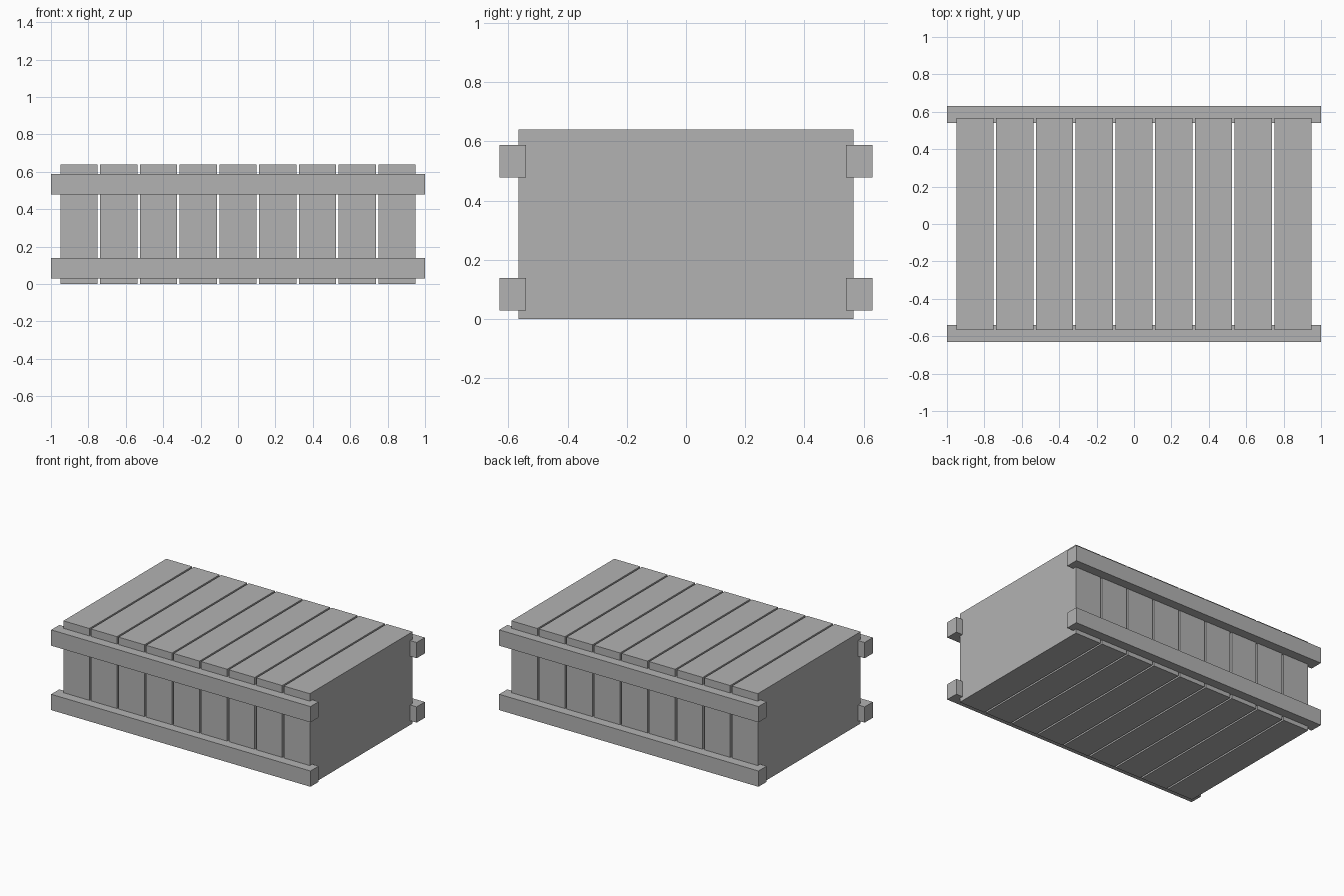
import bpy

cube = bpy.data.objects.get("Cube")
if cube:
    bpy.data.objects.remove(cube, do_unlink=True)

# Single plain grey for the whole crate
grey = bpy.data.materials.new("plain_grey")
grey.use_nodes = True
colour = (0.45, 0.45, 0.45, 1)
grey.diffuse_color = colour
grey.node_tree.nodes["Principled BSDF"].inputs["Base Color"].default_value = colour


def box(name, size, centre):
    """Axis-aligned box with its scale applied."""
    bpy.ops.mesh.primitive_cube_add(size=1, location=centre)
    obj = bpy.context.object
    obj.name = name
    obj.scale = size
    bpy.ops.object.transform_apply(location=False, rotation=False, scale=True)
    obj.data.materials.append(grey)
    return obj


# Row of upright slabs with narrow gaps between them
COUNT, PITCH, WIDTH = 9, 0.2125, 0.2
DEPTH, HEIGHT = 1.132, 0.64
for i in range(COUNT):
    x = (i - (COUNT - 1) / 2) * PITCH
    box(f"slab_{i + 1}", (WIDTH, DEPTH, HEIGHT), (x, 0, HEIGHT / 2))

# Long rails set into the front and back, one low and one high
for side, y in (("front", -0.585), ("back", 0.585)):
    for level, z in (("lower", 0.084), ("upper", 0.533)):
        box(f"{side}_{level}_rail", (2, 0.09, 0.11), (0, y, z))
